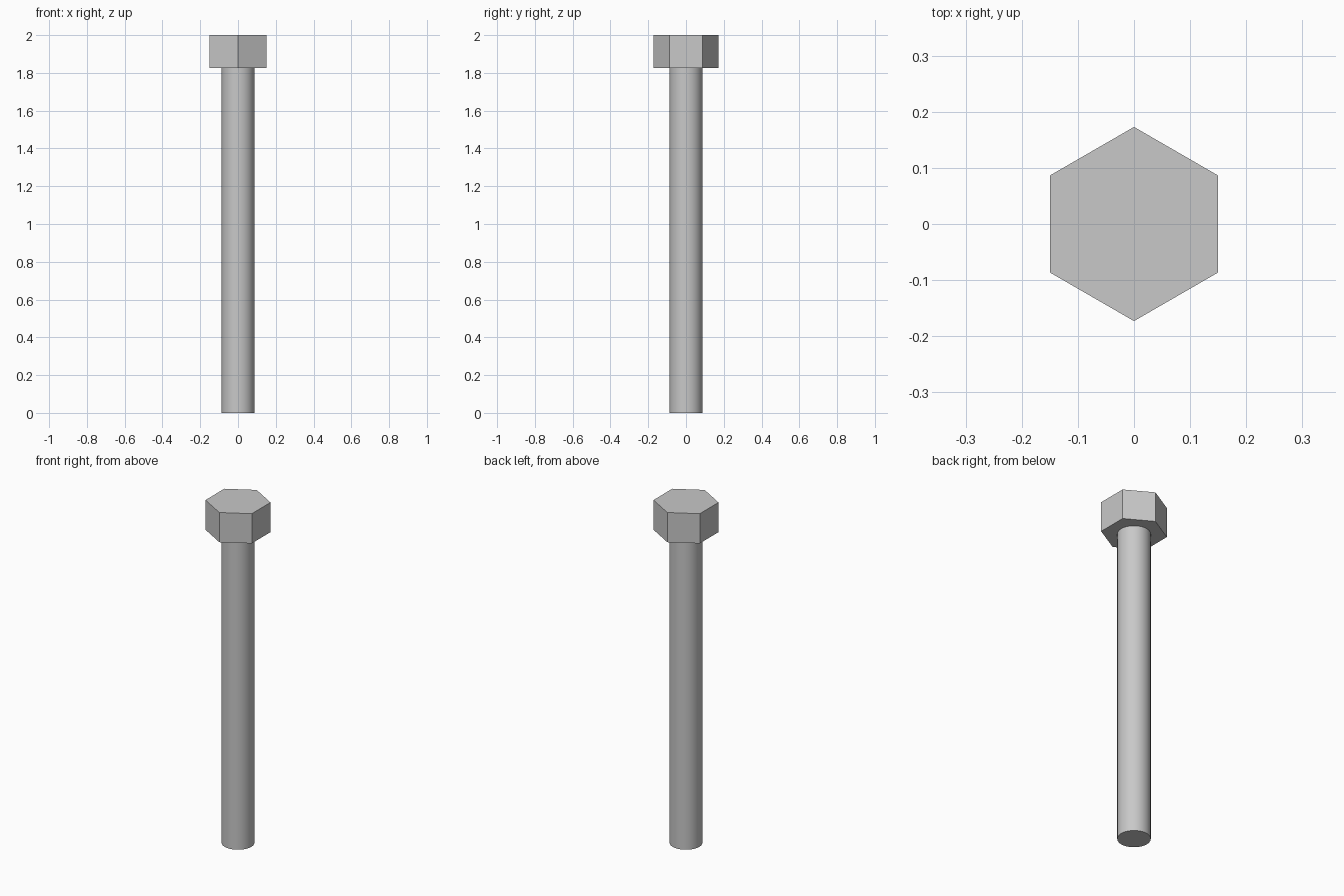
import bpy
import math

cube = bpy.data.objects.get("Cube")
if cube:
    bpy.data.objects.remove(cube, do_unlink=True)

# Single plain steel colour
steel = bpy.data.materials.new("steel_grey")
steel.use_nodes = True
colour = (0.58, 0.58, 0.58, 1.0)
steel.diffuse_color = colour
steel.node_tree.nodes["Principled BSDF"].inputs["Base Color"].default_value = colour

HEIGHT = 2.0
HEAD_BOTTOM = 1.826


def prism(name, sides, radius, bottom, top):
    """Upright capped prism between two heights, with a corner facing +y."""
    bpy.ops.mesh.primitive_cylinder_add(
        vertices=sides, radius=radius, depth=top - bottom,
        location=(0, 0, (top + bottom) / 2))
    part = bpy.context.object
    part.name = name
    part.data.materials.append(steel)
    return part


# Round shaft
prism("shaft", 64, 0.087, 0, HEAD_BOTTOM)
bpy.ops.object.shade_smooth_by_angle(angle=math.radians(30))

# Flat-faced hexagonal head
prism("hex_head", 6, 0.173, HEAD_BOTTOM, HEIGHT)
